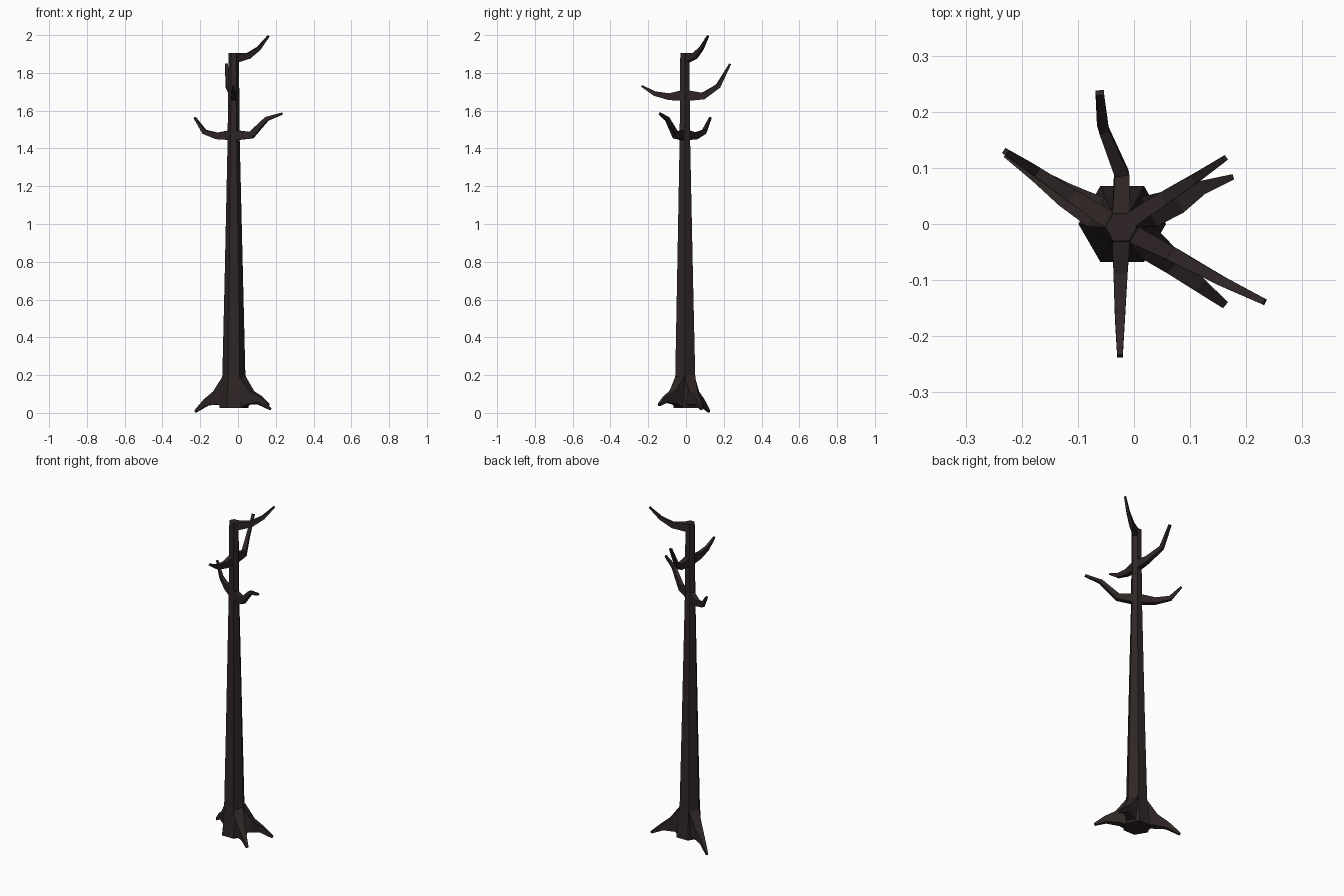
import bpy, bmesh, math
from mathutils import Vector

bark = bpy.data.materials.new("dark bark")
bark.diffuse_color = (0.029, 0.019, 0.019, 1)


def loft(name, rings):
    """Join rings of points into one closed flat-faced mesh."""
    bm = bmesh.new()
    loops = [[bm.verts.new(p) for p in r] for r in rings]
    n = len(loops[0])
    for a, b in zip(loops, loops[1:]):
        for i in range(n):
            j = (i + 1) % n
            bm.faces.new((a[i], a[j], b[j], b[i]))
    bm.faces.new(loops[0][::-1])
    bm.faces.new(loops[-1])
    bmesh.ops.recalc_face_normals(bm, faces=bm.faces)
    me = bpy.data.meshes.new(name)
    bm.to_mesh(me)
    bm.free()
    me.materials.append(bark)
    ob = bpy.data.objects.new(name, me)
    bpy.context.collection.objects.link(ob)


def limb(name, stations):
    """Four-sided tapering limb; each station is x, y, z, width, height."""
    pts = [Vector(s[:3]) for s in stations]
    rings = []
    for i, (p, s) in enumerate(zip(pts, stations)):
        t = Vector((0, 0, 0))
        if i > 0:
            t += (p - pts[i - 1]).normalized()
        if i < len(pts) - 1:
            t += (pts[i + 1] - p).normalized()
        if i == 0:
            t.z = 0  # root section stays upright against the trunk
        t.normalize()
        side = t.cross(Vector((0, 0, 1))).normalized()
        up = side.cross(t)
        w, h = side * s[3] / 2, up * s[4] / 2
        rings.append([p - w - h, p + w - h, p + w + h, p - w + h])
    loft(name, rings)


# six-sided trunk: z, centre x, centre y, radius
profile = [(0.025, -0.021, 0.0, 0.078), (0.09, -0.021, 0.0, 0.071),
           (0.2, -0.022, -0.004, 0.061), (0.7, -0.022, -0.005, 0.049),
           (1.45, -0.023, -0.006, 0.032), (1.905, -0.023, -0.006, 0.028)]
loft("trunk", [[(cx + r * math.cos(k * math.pi / 3),
                 cy + r * math.sin(k * math.pi / 3), z) for k in range(6)]
               for z, cx, cy, r in profile])

# branches
limb("top_branch", [(-0.005, 0.008, 1.88, 0.028, 0.048), (0.055, 0.047, 1.89, 0.024, 0.03),
                    (0.11, 0.082, 1.93, 0.017, 0.02), (0.162, 0.117, 1.996, 0.010, 0.009)])
limb("upper_front_branch", [(-0.023, -0.025, 1.68, 0.032, 0.055), (-0.024, -0.09, 1.674, 0.025, 0.036),
                            (-0.025, -0.165, 1.69, 0.018, 0.025), (-0.025, -0.235, 1.731, 0.010, 0.010)])
limb("upper_back_branch", [(-0.023, 0.012, 1.68, 0.032, 0.055), (-0.022, 0.09, 1.677, 0.026, 0.036),
                           (-0.055, 0.17, 1.73, 0.018, 0.024), (-0.061, 0.234, 1.848, 0.015, 0.010)])
limb("lower_left_branch", [(-0.045, 0.008, 1.47, 0.032, 0.05), (-0.11, 0.05, 1.466, 0.025, 0.034),
                           (-0.178, 0.096, 1.488, 0.018, 0.024), (-0.229, 0.129, 1.563, 0.011, 0.010)])
limb("lower_right_branch", [(-0.002, -0.018, 1.47, 0.032, 0.05), (0.07, -0.055, 1.47, 0.026, 0.036),
                            (0.153, -0.1, 1.557, 0.018, 0.022), (0.233, -0.139, 1.584, 0.011, 0.011)])

# roots
limb("left_root", [(-0.066, 0.02, 0.11, 0.06, 0.17), (-0.108, 0.043, 0.078, 0.044, 0.075),
                   (-0.168, 0.083, 0.056, 0.025, 0.036), (-0.226, 0.122, 0.007, 0.011, 0.013)])
limb("back_right_root", [(0.023, 0.02, 0.11, 0.06, 0.17), (0.063, 0.034, 0.078, 0.046, 0.075),
                         (0.115, 0.062, 0.06, 0.025, 0.034), (0.174, 0.083, 0.019, 0.010, 0.012)])
limb("front_right_root", [(0.022, -0.032, 0.11, 0.06, 0.17), (0.063, -0.064, 0.08, 0.042, 0.075),
                          (0.115, -0.107, 0.072, 0.026, 0.034), (0.161, -0.143, 0.042, 0.014, 0.012)])
